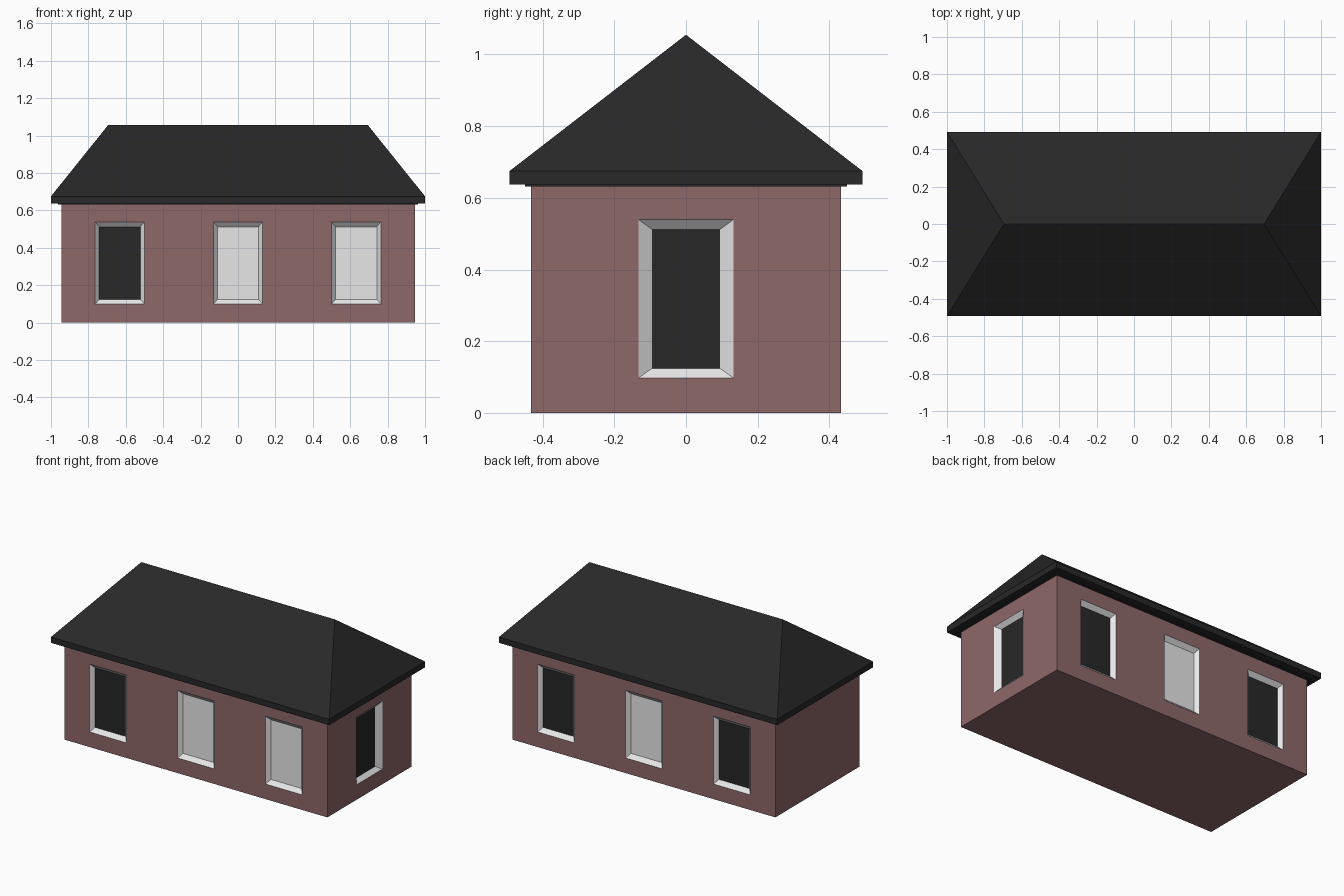
import bpy, bmesh
from mathutils import Vector

if "Cube" in bpy.data.objects:
    bpy.data.objects.remove(bpy.data.objects["Cube"])


def material(name, rgb):
    m = bpy.data.materials.new(name)
    m.diffuse_color = (*rgb, 1)
    m.use_nodes = True
    m.node_tree.nodes["Principled BSDF"].inputs["Base Color"].default_value = m.diffuse_color
    return m


BRICK = material("dull_red_wall", (0.27, 0.138, 0.144))
TRIM = material("off_white_trim", (0.8, 0.8, 0.8))
DARK = material("near_black", (0.021, 0.021, 0.021))


def add_object(name, bm, mats):
    bmesh.ops.recalc_face_normals(bm, faces=bm.faces)
    me = bpy.data.meshes.new(name)
    bm.to_mesh(me)
    bm.free()
    for m in mats:
        me.materials.append(m)
    ob = bpy.data.objects.new(name, me)
    bpy.context.collection.objects.link(ob)
    return ob


def box(bm, hx, hy, z0, z1):
    verts = bmesh.ops.create_cube(bm, size=1)["verts"]
    for v in verts:
        v.co = (v.co.x * 2 * hx, v.co.y * 2 * hy, z0 if v.co.z < 0 else z1)
    return verts


HX, HY, EAVE = 0.945, 0.432, 0.635
Z0, Z1 = 0.098, 0.539            # window opening heights
HALF = 0.132                     # window half width
DEPTH = 0.025
COLS = (-0.632, 0, 0.632)

# House body: cut the wall box along the window edges
bm = bmesh.new()
box(bm, HX, HY, 0, EAVE)
cuts = [((0, 0, z), (0, 0, 1)) for z in (Z0, Z1)]
cuts += [((c + s * HALF, 0, 0), (1, 0, 0)) for c in COLS for s in (-1, 1)]
cuts += [((0, s * HALF, 0), (0, 1, 0)) for s in (-1, 1)]
for co, no in cuts:
    bmesh.ops.bisect_plane(bm, geom=bm.verts[:] + bm.edges[:] + bm.faces[:],
                           plane_co=co, plane_no=no)
bm.normal_update()

# Windows: (wall normal, centre along wall, half width of pane, pane material)
windows = [((0, -1, 0), COLS[0], 0.11, 2), ((0, -1, 0), COLS[1], 0.11, 1),
           ((0, -1, 0), COLS[2], 0.11, 1),
           ((0, 1, 0), COLS[0], 0.11, 2), ((0, 1, 0), COLS[1], 0.11, 1),
           ((0, 1, 0), COLS[2], 0.11, 2),
           ((1, 0, 0), 0, 0.095, 2)]
for n, c, pane_half, mat in windows:
    n = Vector(n)
    axis = 0 if n.y else 1       # direction that runs along this wall
    face = next(f for f in bm.faces if f.normal.dot(n) > 0.9
                and abs(f.calc_center_median()[axis] - c) < 0.01
                and Z0 < f.calc_center_median().z < Z1)
    # splayed white reveal around the sunken pane
    rim = bmesh.ops.inset_individual(bm, faces=[face], thickness=0.01)["faces"]
    for f in rim:
        f.material_index = 1
    face.material_index = mat
    for v in face.verts:
        v.co[axis] = c + (pane_half if v.co[axis] > c else -pane_half)
        v.co.z = 0.124 if v.co.z < 0.3 else 0.512
        v.co -= n * DEPTH
add_object("house_walls", bm, [BRICK, TRIM, DARK])

# Hipped roof: eaves slab with the top drawn up to a ridge
bm = bmesh.new()
box(bm, 1.0, 0.492, 0.637, 0.675)
top = max(bm.faces, key=lambda f: f.calc_center_median().z)
new = bmesh.ops.extrude_discrete_faces(bm, faces=[top])["faces"][0]
for v in new.verts:
    v.co = (0.695 if v.co.x > 0 else -0.695, 0, 1.055)
bmesh.ops.remove_doubles(bm, verts=bm.verts, dist=0.001)
add_object("hipped_roof", bm, [DARK])

# Thin soffit strip where the roof meets the walls
bm = bmesh.new()
box(bm, 0.962, 0.449, 0.632, 0.645)
add_object("eaves_soffit", bm, [DARK])
